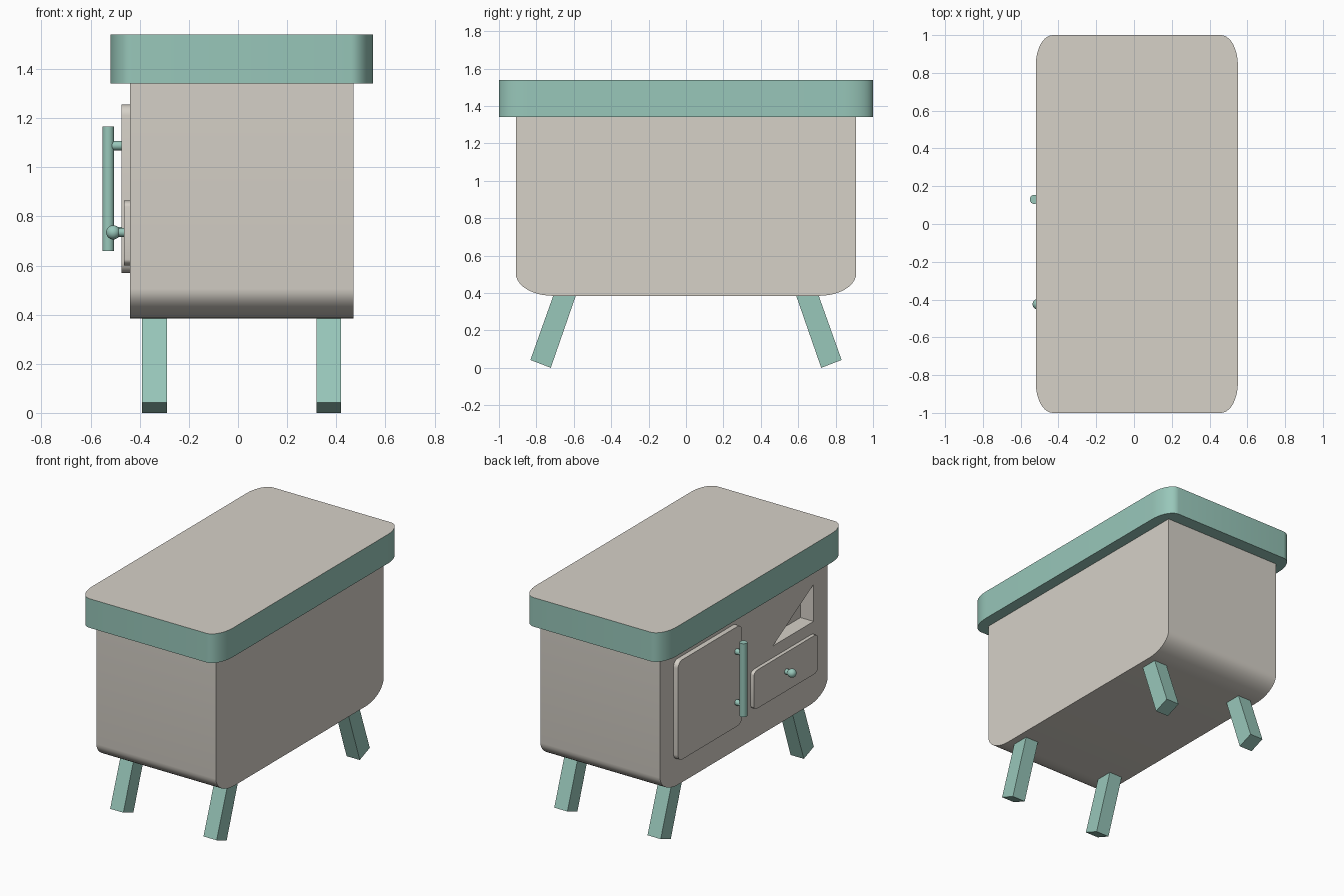
import bpy, bmesh, math
from mathutils import Vector

if "Cube" in bpy.data.objects:
    bpy.data.objects.remove(bpy.data.objects["Cube"])


def make_mat(name, rgb):
    m = bpy.data.materials.new(name)
    m.diffuse_color = (*rgb, 1.0)
    m.use_nodes = True
    m.node_tree.nodes["Principled BSDF"].inputs["Base Color"].default_value = m.diffuse_color
    return m


BEIGE = make_mat("warm beige", (0.67, 0.635, 0.575))
TEAL = make_mat("soft teal", (0.315, 0.57, 0.49))


def finish(ob, angle=35):
    bpy.ops.object.select_all(action='DESELECT')
    ob.select_set(True)
    bpy.context.view_layer.objects.active = ob
    bpy.ops.object.shade_smooth_by_angle(angle=math.radians(angle))


def prism(name, pts, lo, hi, axis, *mats):
    """Extrude a 2D outline along x (points are y,z) or z (points are x,y)."""
    put = (lambda p, d: (d, p[0], p[1])) if axis == 'X' else (lambda p, d: (p[0], p[1], d))
    bm = bmesh.new()
    a = [bm.verts.new(put(p, lo)) for p in pts]
    b = [bm.verts.new(put(p, hi)) for p in pts]
    bm.faces.new(a)
    bm.faces.new(b)
    n = len(pts)
    for i in range(n):
        j = (i + 1) % n
        bm.faces.new((a[i], a[j], b[j], b[i]))
    bmesh.ops.recalc_face_normals(bm, faces=bm.faces)
    me = bpy.data.meshes.new(name)
    bm.to_mesh(me)
    bm.free()
    ob = bpy.data.objects.new(name, me)
    bpy.context.collection.objects.link(ob)
    for m in mats:
        me.materials.append(m)
    finish(ob)
    return ob


def rounded(u0, u1, v0, v1, ru, rv, steps=10, bottom_only=False):
    """Rectangle outline with elliptical corners."""
    corners = [(u0 + ru, v0 + rv, 180), (u1 - ru, v0 + rv, 270)]
    if not bottom_only:
        corners += [(u1 - ru, v1 - rv, 0), (u0 + ru, v1 - rv, 90)]
    pts = []
    for cu, cv, start in corners:
        for i in range(steps + 1):
            t = math.radians(start + 90 * i / steps)
            pts.append((cu + ru * math.cos(t), cv + rv * math.sin(t)))
    if bottom_only:
        pts += [(u1, v1), (u0, v1)]
    return pts


def rod(name, p, q, r):
    p, q = Vector(p), Vector(q)
    d = q - p
    bpy.ops.mesh.primitive_cylinder_add(vertices=24, radius=r, depth=d.length, location=(p + q) / 2,
                                        rotation=d.to_track_quat('Z', 'Y').to_euler())
    ob = bpy.context.object
    ob.name = name
    ob.data.materials.append(TEAL)
    finish(ob)


# Cabinet body with rounded lower ends
body = prism("body", rounded(-0.91, 0.91, 0.385, 1.35, 0.2, 0.12, bottom_only=True),
             -0.44, 0.47, 'X', BEIGE)

# Triangular recess above the drawer
cutter = prism("recess_cutter", [(-0.317, 0.945), (-0.758, 0.945), (-0.758, 1.2)],
               -0.6, -0.34, 'X', BEIGE)
cutter.hide_render = True
mod = body.modifiers.new("recess", 'BOOLEAN')
mod.operation = 'DIFFERENCE'
mod.solver = 'EXACT'
mod.object = cutter
bpy.context.view_layer.objects.active = body
bpy.ops.object.modifier_apply(modifier=mod.name)
bpy.data.objects.remove(cutter)
finish(body)

# Worktop: teal rim, beige top face
top = prism("worktop", rounded(-0.52, 0.55, -1, 1, 0.09, 0.16), 1.34, 1.54, 'Z', TEAL, BEIGE)
for f in top.data.polygons:
    if f.normal.z > 0.9:
        f.material_index = 1

# Door and drawer plates
prism("door", rounded(0.07, 0.765, 0.57, 1.255, 0.045, 0.045, 6), -0.475, -0.43, 'X', BEIGE)
prism("drawer", rounded(-0.77, -0.075, 0.6, 0.865, 0.045, 0.025, 6), -0.465, -0.43, 'X', BEIGE)

# Door handle with two posts
rod("door_handle", (-0.528, 0.13, 0.66), (-0.528, 0.13, 1.165), 0.024)
for z in (0.738, 1.088):
    rod("handle_post", (-0.47, 0.13, z), (-0.528, 0.13, z), 0.019)

# Drawer knob
rod("knob_stem", (-0.455, -0.425, 0.735), (-0.51, -0.425, 0.735), 0.018)
bpy.ops.mesh.primitive_uv_sphere_add(segments=24, ring_count=12, radius=0.029,
                                     location=(-0.508, -0.425, 0.735))
knob = bpy.context.object
knob.name = "drawer_knob"
knob.data.materials.append(TEAL)
finish(knob)

# Splayed legs
for x in (-0.39, 0.32):
    for s in (-1, 1):
        outline = [(0.565, 0.455), (0.685, 0.455), (0.832, 0.042), (0.723, 0.0)]
        prism("leg", [(s * y, z) for y, z in outline], x, x + 0.1, 'X', TEAL)
